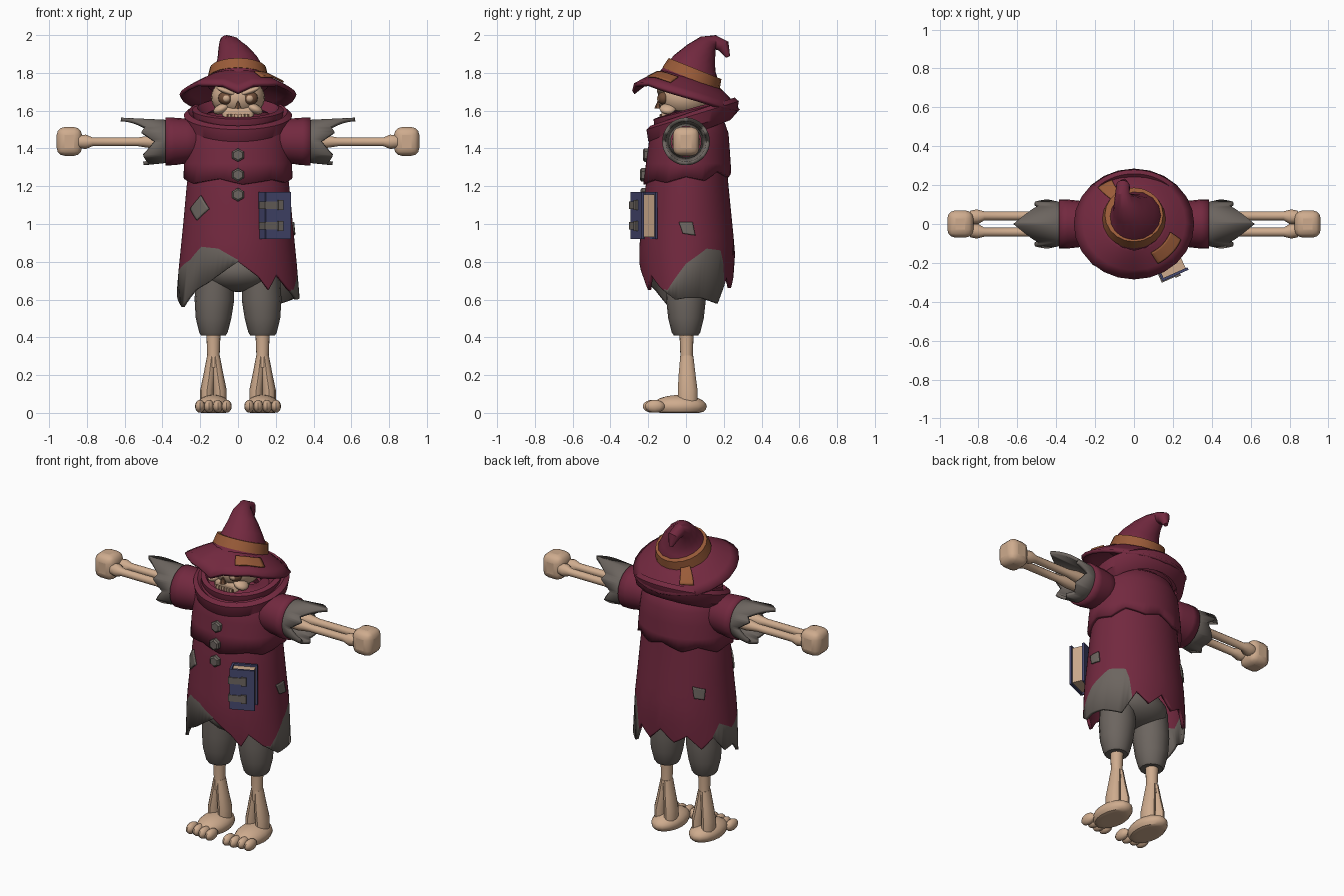
import bpy, bmesh
from math import radians, sin, cos, pi
from mathutils import Vector, Matrix

if "Cube" in bpy.data.objects:
    bpy.data.objects.remove(bpy.data.objects["Cube"])


def material(name, rgb):
    m = bpy.data.materials.new(name)
    m.use_nodes = True
    m.diffuse_color = (*rgb, 1)
    m.node_tree.nodes["Principled BSDF"].inputs["Base Color"].default_value = (*rgb, 1)
    return m


MAROON = material("maroon cloth", (.17, .022, .05))
GREY = material("grey cloth", (.15, .13, .115))
BONE = material("bone", (.62, .41, .27))
ORANGE = material("orange leather", (.32, .105, .04))
BLUE = material("blue cover", (.06, .065, .16))
SOCKET = material("socket brown", (.16, .075, .04))
made = []


def finish(name, bm, mats, mirror=False, thick=0, offset=-1, bevel=0):
    me = bpy.data.meshes.new(name)
    bm.to_mesh(me)
    bm.free()
    ob = bpy.data.objects.new(name, me)
    bpy.context.collection.objects.link(ob)
    for m in mats:
        me.materials.append(m)
    if bevel:
        b = ob.modifiers.new("bevel", 'BEVEL')
        b.width, b.segments = bevel, 3
    if thick:
        s = ob.modifiers.new("thickness", 'SOLIDIFY')
        s.thickness, s.offset = thick, offset
    if mirror:
        ob.modifiers.new("mirror", 'MIRROR')
    made.append(ob)
    return ob


def loft(name, rows, mats, closed=True, caps=False, rule=None, **kw):
    """Skin a list of point rows; rule(row, column) picks the material slot."""
    bm = bmesh.new()
    vs = [[bm.verts.new(p) for p in row] for row in rows]
    n = len(rows[0])
    for r in range(len(rows) - 1):
        for i in range(n if closed else n - 1):
            j = (i + 1) % n
            f = bm.faces.new((vs[r][i], vs[r][j], vs[r + 1][j], vs[r + 1][i]))
            f.material_index = rule(r, i) if rule else 0
    if caps:
        bm.faces.new(vs[0][::-1])
        bm.faces.new(vs[-1])
    return finish(name, bm, mats, **kw)


def tube(name, pts, mat, n=16, flat=1, caps=True, **kw):
    """Sweep circles along points given as (x, y, z, radius)."""
    c = [Vector(p[:3]) for p in pts]
    rows = []
    for k, p in enumerate(pts):
        t = (c[min(k + 1, len(c) - 1)] - c[max(k - 1, 0)]).normalized()
        u = t.cross(Vector((1, 0, 0)) if abs(t.x) < .8 else Vector((0, 1, 0))).normalized()
        v = t.cross(u)
        ring = [c[k] + p[3] * (u * cos(2 * pi * i / n) + v * sin(2 * pi * i / n)) for i in range(n)]
        rows.append([(q.x, q.y * flat, q.z) for q in ring])
    return loft(name, rows, [mat], caps=caps, **kw)


def ball(name, at, size, mat, rot=0, floor=None, n=16, **kw):
    bm = bmesh.new()
    mtx = Matrix.Translation(at) @ Matrix.Rotation(radians(rot), 4, 'Y') @ Matrix.Diagonal((*size, 1))
    bmesh.ops.create_uvsphere(bm, u_segments=n, v_segments=n * 3 // 4, radius=1, matrix=mtx)
    if floor is not None:
        for v in bm.verts:
            v.co.z = max(v.co.z, floor)
    return finish(name, bm, [mat], **kw)


def box(name, at, size, mat, frame=Matrix(), **kw):
    bm = bmesh.new()
    bmesh.ops.create_cube(bm, size=1, matrix=frame @ Matrix.Translation(at) @ Matrix.Diagonal((*size, 1)))
    return finish(name, bm, [mat], **kw)


def plate(name, surf, corners, mat, n=8):
    """Thin patch laid on a surface, between four corners in its own coordinates."""
    a, b, c, d = [Vector(p) for p in corners]
    rows = [[surf(*a.lerp(b, i / n).lerp(d.lerp(c, i / n), j / n)) for i in range(n + 1)] for j in range(n + 1)]
    return loft(name, rows, [mat], closed=False, thick=.009, offset=0)


def look(table, x):
    """Linear lookup in rows of (key, values...)."""
    for p, q in zip(table, table[1:]):
        if x <= q[0]:
            t = max(0, (x - p[0]) / (q[0] - p[0]))
            return [s + (e - s) * t for s, e in zip(p[1:], q[1:])]
    return table[-1][1:]


def body(table, grow=0):
    """Oval surface from rows of (height, half width, front depth, back depth)."""
    def surf(a, z):
        w, front, back = look(table, z)
        s = sin(radians(a))
        return (w + grow) * cos(radians(a)), ((back if s > 0 else front) + grow) * s, z
    return surf


ANGLES = range(0, 360, 5)

# Robe with torn hem and grey worn areas
ROBE = [(.55, .33, .215, .235), (.7, .32, .24, .25), (.85, .305, .25, .26), (1, .29, .235, .245),
        (1.2, .272, .215, .225), (1.5, .23, .16, .2)]
HEM = [(0, .61), (20, .61), (45, .58), (60, .72), (75, .66), (90, .74), (105, .67), (120, .72), (135, .64),
       (150, .71), (165, .62), (180, .64), (205, .56), (225, .65), (240, .69), (270, .8), (290, .72),
       (300, .65), (310, .73), (325, .66), (345, .6), (360, .61)]
WORN = [(0, .79), (25, .87), (45, .86), (50, .8), (55, 0), (145, 0), (150, .72), (160, .79), (180, .74),
        (215, .81), (230, .88), (250, .87), (270, .81), (275, 0), (330, 0), (335, .65), (360, .79)]
robe = body(ROBE)
hem = [look(HEM, a)[0] for a in ANGLES]
worn = [max(h + .01, look(WORN, a)[0]) for h, a in zip(hem, ANGLES)]
rows = [[robe(a, h) for a, h in zip(ANGLES, hem)]]
for k in range(9):
    rows.append([robe(a, w + (1.48 - w) * k / 8) for a, w in zip(ANGLES, worn)])
loft("robe", rows, [MAROON, GREY], thick=.018,
     rule=lambda r, i: int(r == 0 and worn[i] + worn[(i + 1) % 72] > hem[i] + hem[(i + 1) % 72] + .03))
over = body(ROBE, .004)
plate("robe_patch_front", over, [(222, 1.02), (238, 1.08), (226, 1.15), (209, 1.08)], GREY)
plate("robe_patch_side", over, [(-4, .95), (11, .94), (8, 1.01), (-9, 1.01)], GREY)
plate("robe_patch_back", over, [(130, .96), (142, .95), (144, 1.01), (128, 1.03)], GREY)

# Shoulder cape
CAPE = [(1.2, .292, .228, .243), (1.35, .283, .208, .235), (1.48, .265, .19, .225), (1.55, .23, .15, .2),
        (1.6, .14, .1, .14)]
EDGE = [(0, 1.25), (25, 1.23), (45, 1.28), (70, 1.25), (90, 1.28), (115, 1.24), (135, 1.27), (160, 1.23),
        (180, 1.25), (215, 1.215), (250, 1.24), (275, 1.21), (310, 1.235), (330, 1.22), (360, 1.25)]
cape = body(CAPE)
rows = [[cape(a, look(EDGE, a)[0]) for a in ANGLES]]
rows += [[cape(a, z) for a in ANGLES] for z in (1.32, 1.4, 1.48, 1.55, 1.6)]
loft("shoulder_cape", rows, [MAROON], thick=.025)

# Cowl folds, high at the back
def cowl(name, section, base, rise, grey=False):
    loft(name, [[((.275 * s) * cos(radians(a)), .035 + .235 * s * sin(radians(a)),
                  base + rise * sin(radians(a)) + h) for a in ANGLES] for s, h in section], [MAROON, GREY],
         rule=lambda r, i: int(grey and r > 2 and 57 < i < 69))


cowl("cowl_outer", [(.85, -.07), (1, -.03), (1.04, .03), (.95, .05), (.7, 0), (.55, -.04)], 1.545, .075)
cowl("cowl_inner", [(.75, -.03), (.86, .02), (.88, .06), (.78, .07), (.62, .02), (.4, -.04)], 1.545, .05, True)

# Sleeves and ragged cuffs
tube("sleeve", [(.16, 0, 1.44, .1), (.27, 0, 1.44, .118), (.34, 0, 1.437, .126), (.385, 0, 1.437, .126)],
     MAROON, n=20, caps=False, thick=.025, mirror=True)
TEAR = [(0, .44), (25, .51), (40, .49), (90, .62), (140, .49), (155, .51), (180, .44), (220, .5), (250, .47),
        (270, .5), (290, .47), (320, .5), (360, .44)]
rows = [[(look(TEAR, b)[0] if x is None else x, r * cos(radians(b)), 1.437 + r * sin(radians(b)))
         for b in ANGLES] for x, r in ((.33, .1), (.39, .115), (None, .126))]
loft("cuff", rows, [GREY], thick=.02, mirror=True)

# Forearm bones and hands
for side in (-1, 1):
    y = .042 * side
    tube("forearm_bone", [(.3, y, 1.435, .03), (.46, y, 1.435, .034), (.53, y, 1.435, .023),
                          (.77, y, 1.435, .023), (.805, y * .9, 1.435, .038), (.84, y * .8, 1.435, .034)],
         BONE, n=12, mirror=True)
box("hand", (.893, 0, 1.437), (.134, .14, .152), BONE, bevel=.042, mirror=True)

# Trousers
ball("hips", (0, 0, .75), (.21, .16, .11), GREY)
tube("trouser_leg", [(.13, 0, .41, .065), (.13, 0, .425, .075), (.13, 0, .5, .094), (.125, 0, .6, .105),
                     (.12, 0, .76, .1)], GREY, mirror=True)

# Shin bones and feet
tube("shin", [(.13, .003, .24, .037), (.13, .003, .31, .033), (.13, .003, .43, .038)], BONE, mirror=True)
for side in (-1, 1):
    x = .13 + .034 * side
    tube("ankle_bone", [(x, .006, .05, .036), (x, .006, .12, .036), (x - .012 * side, .004, .2, .031),
                        (.13 + .01 * side, .003, .3, .024)], BONE, n=12, flat=1.45, mirror=True)
ball("foot", (.13, -.035, .035), (.09, .145, .06), BONE, floor=0, mirror=True)
for k in range(4):
    ball("toe", (.06 + .047 * k, -.165 - .012 * (k < 2), .035), (.027, .052, .034), BONE, floor=0, n=12, mirror=True)

# Skull
ball("cranium", (0, -.005, 1.67), (.142, .145, .11), BONE, n=24)
box("jaw", (0, -.055, 1.575), (.17, .15, .1), BONE, bevel=.03)
ball("cheekbone", (.088, -.095, 1.61), (.045, .045, .025), BONE, rot=25, mirror=True)
ball("eye_socket", (.062, -.118, 1.667), (.043, .032, .036), SOCKET, mirror=True)
ball("eye", (.062, -.136, 1.665), (.023, .018, .021), BONE, n=12, mirror=True)
ball("brow", (.062, -.132, 1.703), (.055, .022, .014), BONE, rot=-20, mirror=True)
tube("nose_hole", [(0, -.148, 1.612, .02), (0, -.148, 1.65, .003)], SOCKET, n=6, flat=1)
box("mouth", (0, -.131, 1.567), (.12, .006, .03), SOCKET)
for k in range(6):
    box("tooth", (-.045 + .018 * k, -.133, 1.57), (.014, .012, .026), BONE, bevel=.003)

# Hat brim, crown, band and patches
RIM = [(0, 1.685), (45, 1.62), (90, 1.605), (135, 1.62), (180, 1.685), (225, 1.75), (255, 1.745), (270, 1.705),
       (285, 1.745), (315, 1.75), (360, 1.685)]


def brim(a, t, lift=0):
    c, s = cos(radians(a)), sin(radians(a))
    r = .13 + .18 * t
    inner = 1.775 - .05 * s
    rim = look(RIM, a % 360)[0]
    return r * c, .035 * (1 - t) + (r - .025 * t) * s, inner + (rim - inner) * t ** 1.3 + lift


HAT_STEPS = range(0, 360, 15)
loft("hat_brim", [[brim(a, t) for a in HAT_STEPS] for t in (1, .75, .5, .25, 0)], [MAROON], thick=.022)
tube("hat_crown", [(0, .01, 1.74, .165), (0, .035, 1.8, .148), (-.008, .05, 1.85, .118), (-.025, .08, 1.9, .088),
                   (-.047, .115, 1.945, .06), (-.06, .155, 1.962, .038), (-.056, .198, 1.942, .035),
                   (-.05, .222, 1.885, .012)], MAROON)
tube("hat_band", [(0, .026, 1.768, .163), (0, .048, 1.823, .15)], ORANGE, n=20)


def on_brim(a, t):
    return brim(a, t, .008)


plate("brim_patch_front", on_brim, [(298, .72), (338, .72), (340, .38), (296, .38)], ORANGE)
plate("brim_patch_back", on_brim, [(116, .7), (134, .75), (140, .1), (120, .1)], ORANGE)

# Coat buttons
for z, y in ((1.365, -.212), (1.26, -.228), (1.155, -.225)):
    tube("button", [(0, y + .02, z, .036), (0, y - .008, z, .036), (0, y - .016, z, .026)], GREY, n=6)

# Hanging book with straps
hang = Matrix.Translation((.195, -.222, 1.045)) @ Matrix.Rotation(radians(24), 4, 'Z')
for y in (-.04, .04):
    box("book_cover", (0, y, 0), (.145, .014, .25), BLUE, hang)
box("book_spine", (-.068, 0, 0), (.012, .08, .25), BLUE, hang)
box("book_pages", (0, 0, 0), (.125, .068, .225), BONE, hang)
for z in (-.055, .055):
    box("book_strap", (-.03, -.012, z), (.1, .08, .04), GREY, hang)
    box("strap_buckle", (.01, -.052, z), (.03, .012, .052), GREY, hang)

# Smooth shading with sharp edges kept
bpy.ops.object.select_all(action='DESELECT')
for ob in made:
    ob.select_set(True)
bpy.context.view_layer.objects.active = made[0]
bpy.ops.object.shade_smooth_by_angle(angle=radians(35))
